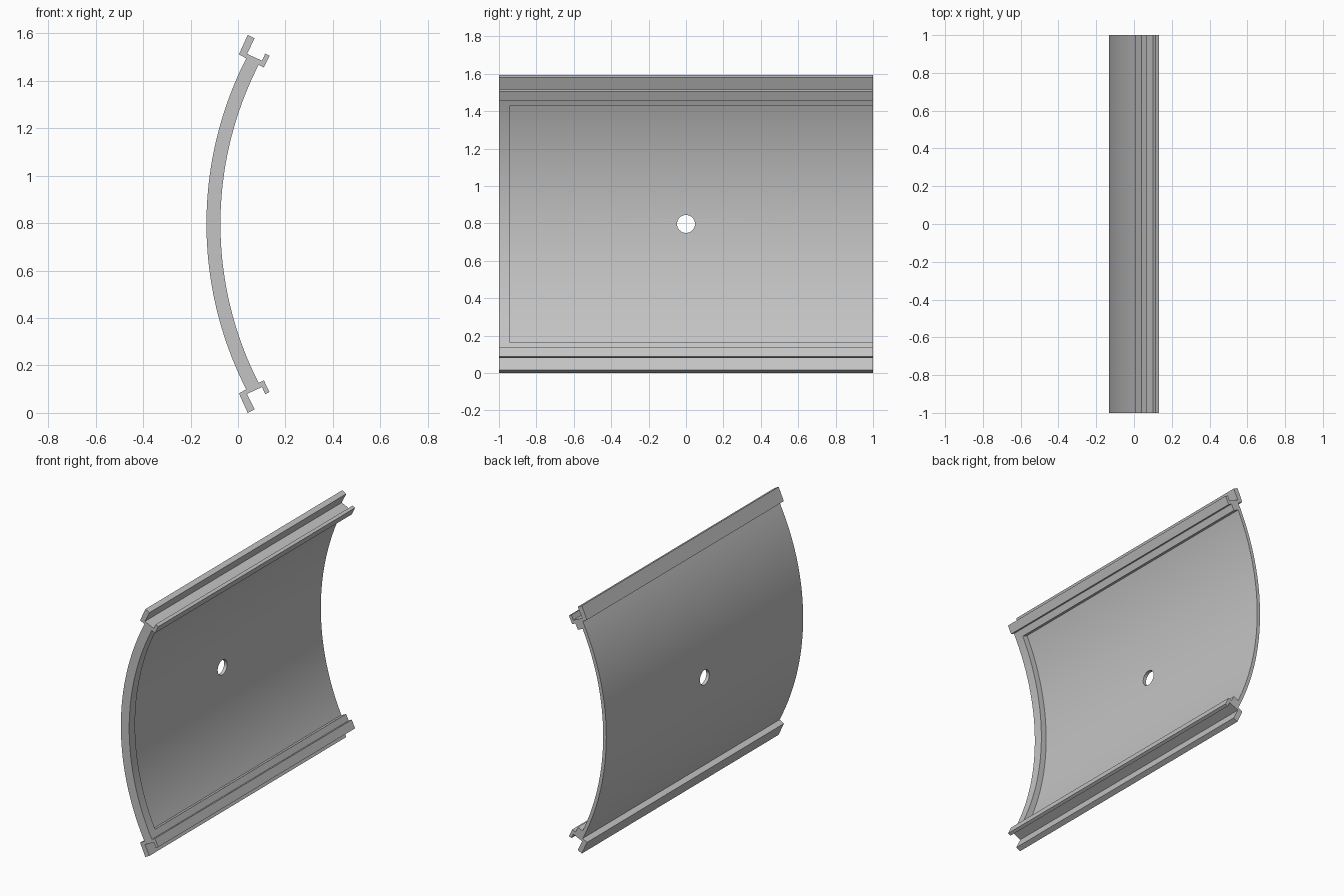
import bpy, bmesh
from math import sin, cos, radians
from mathutils import Matrix

cube = bpy.data.objects.get("Cube")
if cube:
    bpy.data.objects.remove(cube, do_unlink=True)

MID_Z = 0.797       # height of the mirror plane
AXIS_X = 1.404      # centre of the curved wall
R_OUT, R_IN, R_RECESS = 1.537, 1.478, 1.443
STEPS = 48

grey = bpy.data.materials.new("light_grey")
grey.use_nodes = True
colour = (0.55, 0.55, 0.55, 1)
grey.diffuse_color = colour
grey.node_tree.nodes["Principled BSDF"].inputs["Base Color"].default_value = colour


def arc(radius, start, end):
    """Points (x, height from the mirror plane) along the curved wall."""
    angles = [radians(start + (end - start) * i / STEPS) for i in range(STEPS + 1)]
    return [(AXIS_X - radius * cos(a), radius * sin(a)) for a in angles]


def extrude(name, profile, y0, y1):
    """Sweep a closed x-z profile along y."""
    bm = bmesh.new()
    face = bm.faces.new([bm.verts.new((x, y0, MID_Z + h)) for x, h in profile])
    top = bmesh.ops.extrude_face_region(bm, geom=[face], use_keep_orig=True)
    moved = [v for v in top["geom"] if isinstance(v, bmesh.types.BMVert)]
    bmesh.ops.translate(bm, verts=moved, vec=(0, y1 - y0, 0))
    bmesh.ops.recalc_face_normals(bm, faces=bm.faces)
    return make_object(name, bm)


def make_object(name, bm):
    mesh = bpy.data.meshes.new(name)
    bm.to_mesh(mesh)
    bm.free()
    mesh.materials.append(grey)
    obj = bpy.data.objects.new(name, mesh)
    bpy.context.collection.objects.link(obj)
    return obj


def cut(target, cutter):
    mod = target.modifiers.new("cut", 'BOOLEAN')
    mod.operation = 'DIFFERENCE'
    mod.solver = 'EXACT'
    mod.object = cutter
    bpy.context.view_layer.objects.active = target
    bpy.ops.object.modifier_apply(modifier=mod.name)
    bpy.data.objects.remove(cutter, do_unlink=True)


# Curved wall with a flange and hook at its upper and lower edge
edge = [(0.004, 0.715), (0.041, 0.797), (0.070, 0.782), (0.038, 0.717),
        (0.101, 0.688), (0.115, 0.718), (0.133, 0.709), (0.109, 0.660)]
lower_edge = [(x, -h) for x, h in reversed(edge)]
profile = arc(R_OUT, -27, 27) + edge + arc(R_IN, 27, -27) + lower_edge
panel = extrude("curved_panel", profile, -1, 1)

# Shallow recess in the hollow side, open at the back end
recess = arc(R_IN + 0.037, -25.4, 25.4) + arc(R_RECESS, 25.4, -25.4)
cut(panel, extrude("recess_cutter", recess, -0.94, 1.1))

# Round hole through the middle
bm = bmesh.new()
bmesh.ops.create_cone(bm, cap_ends=True, segments=32, radius1=0.048, radius2=0.048,
                      depth=0.4, matrix=Matrix.Translation((-0.1, 0, MID_Z))
                      @ Matrix.Rotation(radians(90), 4, 'Y'))
cut(panel, make_object("hole_cutter", bm))

bpy.ops.object.select_all(action='DESELECT')
panel.select_set(True)
bpy.context.view_layer.objects.active = panel
bpy.ops.object.shade_smooth_by_angle(angle=radians(20))
